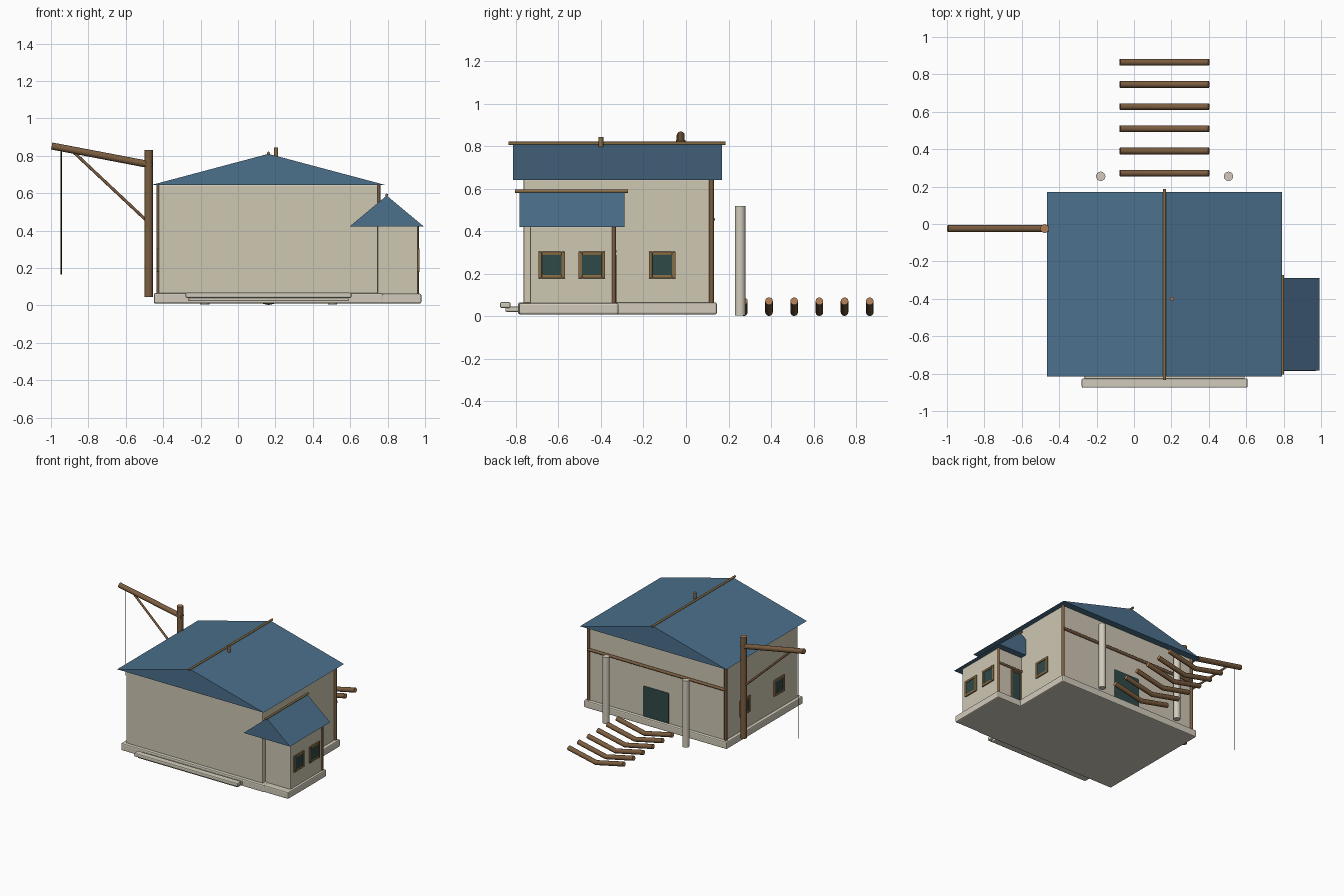
import bpy, bmesh, math
from mathutils import Vector, Matrix

cube = bpy.data.objects.get("Cube")
if cube:
    bpy.data.objects.remove(cube, do_unlink=True)


def material(name, *rgb):
    m = bpy.data.materials.new(name)
    m.use_nodes = True
    m.diffuse_color = (*rgb, 1)
    m.node_tree.nodes["Principled BSDF"].inputs["Base Color"].default_value = (*rgb, 1)
    return m


plaster = material("cream plaster", .62, .57, .45)
stone = material("pale stone", .64, .6, .5)
slate = material("blue roof", .07, .16, .26)
wood = material("brown wood", .2, .11, .05)
cut_wood = material("cut wood ends", .42, .2, .09)
trim = material("tan trim", .25, .155, .06)
glass = material("dark green glass", .028, .068, .064)
rope_black = material("black rope", .01, .01, .01)


def add_object(name, bm, *mats):
    bmesh.ops.recalc_face_normals(bm, faces=bm.faces)
    mesh = bpy.data.meshes.new(name)
    bm.to_mesh(mesh)
    bm.free()
    ob = bpy.data.objects.new(name, mesh)
    bpy.context.collection.objects.link(ob)
    for m in mats:
        mesh.materials.append(m)
    return ob


def box(name, lo, hi, mat, bevel=0.0):
    lo, hi = Vector(lo), Vector(hi)
    bm = bmesh.new()
    bmesh.ops.create_cube(bm, size=1, matrix=Matrix.Translation((lo + hi) / 2)
                          @ Matrix.Diagonal((*(hi - lo), 1)))
    ob = add_object(name, bm, mat)
    if bevel:
        mod = ob.modifiers.new("soft edges", "BEVEL")
        mod.width, mod.segments = bevel, 2
    return ob


def rod(name, path, radius, side=wood, end=cut_wood, sides=12):
    """Round bar through the points of a path, with its ends in another colour."""
    pts = [Vector(p) for p in path]
    bm = bmesh.new()
    rings = []
    for i, p in enumerate(pts):
        along = pts[min(i + 1, len(pts) - 1)] - pts[max(i - 1, 0)]
        turn = along.to_track_quat("Z", "Y")
        angles = [math.tau * k / sides for k in range(sides)]
        rings.append([bm.verts.new(p + turn @ Vector((math.cos(a), math.sin(a), 0)) * radius)
                      for a in angles])
    for a, b in zip(rings, rings[1:]):
        for k in range(sides):
            n = (k + 1) % sides
            bm.faces.new((a[k], a[n], b[n], b[k])).smooth = True
    for ring in (rings[0], rings[-1]):
        bm.faces.new(ring).material_index = 1
    for e in bm.edges:
        e.smooth = not any(f.material_index for f in e.link_faces)
    return add_object(name, bm, side, end)


def gable_roof(name, x0, x1, y0, y1, eave, ridge):
    profile = ((x0, eave), (x1, eave), ((x0 + x1) / 2, ridge))
    bm = bmesh.new()
    face = bm.faces.new([bm.verts.new((x, y0, z)) for x, z in profile])
    out = bmesh.ops.extrude_face_region(bm, geom=[face])
    moved = [v for v in out["geom"] if isinstance(v, bmesh.types.BMVert)]
    bmesh.ops.translate(bm, verts=moved, vec=(0, y1 - y0, 0))
    # the extrusion keeps its starting cap, closing the prism
    return add_object(name, bm, slate)


def window(name, x, y, side):
    """Square pane and four frame bars on a wall facing +x or -x."""
    z, outer, inner = .242, .063, .046

    def plate(part, y0, y1, z0, z1, depth, mat, bevel=0.0):
        xs = sorted((x - side * .005, x + side * depth))
        box(name + part, (xs[0], y + y0, z + z0), (xs[1], y + y1, z + z1), mat, bevel)

    plate("_pane", -inner, inner, -inner, inner, .004, glass)
    for s, label in ((-1, "a"), (1, "b")):
        a, b = sorted((s * inner, s * outer))
        plate("_jamb_" + label, a, b, -outer, outer, .009, trim, .003)
        plate("_rail_" + label, -inner, inner, a, b, .009, trim, .003)


# Stone base and walls
box("main_plinth", (-.45, -.79, .01), (.775, .145, .066), stone, .008)
box("annex_plinth", (.7, -.785, .01), (.98, -.318, .063), stone, .008)
box("main_walls", (-.425, -.765, .05), (.748, .12, .645), plaster, .006)
box("annex_walls", (.7, -.733, .05), (.962, -.338, .425), plaster, .006)

# Front step, an outer slab with a lower strip that tucks under it
box("front_step", (-.28, -.875, .04), (.607, -.826, .068), stone, .007)
strip = box("step_strip", (-.265, -.85, .022), (.592, -.785, .047), stone, .006)

# Roofs with ridge poles
gable_roof("main_roof", -.465, .79, -.815, .17, .643, .81)
gable_roof("annex_roof", .597, .993, -.783, -.29, .422, .587)
rod("main_ridge_pole", [(.163, -.835, .814), (.163, .187, .814)], .008, trim, trim)
rod("annex_ridge_pole", [(.795, -.805, .589), (.795, -.274, .589)], .008, trim, trim)
rod("roof_peg", [(.204, -.4, .77), (.204, -.4, .845)], .011, trim)

# Timber posts and rails at the back
for label, x, y, top in (("left", .75, .12, .645), ("right", -.425, .12, .645),
                         ("annex", .956, -.34, .425)):
    rod(label + "_corner_post", [(x, y, .06), (x, y, top)], .011)
rod("back_rail", [(-.425, .125, .457), (.75, .125, .457)], .011)
rod("annex_rail", [(.74, -.335, .307), (.956, -.335, .307)], .009)

# Doors
box("back_door", (.06, .11, .066), (.28, .128, .3), glass, .006)
box("annex_door", (.762, -.345, .062), (.84, -.331, .28), glass)
for x in (.755, .835):
    box("annex_door_jamb", (x, -.345, .062), (x + .01, -.328, .288), trim)
box("annex_door_lintel", (.765, -.345, .278), (.835, -.328, .288), trim)

# Windows
for i, y in enumerate((-.632, -.443)):
    window("annex_window_%d" % i, .962, y, 1)
window("left_wall_window", .748, -.112, 1)
for i, y in enumerate((-.53, -.112)):
    window("right_wall_window_%d" % i, -.425, y, -1)

# Free standing columns
for x in (-.178, .505):
    rod("back_column", [(x, .255, .005), (x, .255, .52)], .025, stone, stone, 16)

# Row of bent logs
for i in range(6):
    y = .272 + i * .1185
    rod("bent_log", [(-.075, y, .072), (.163, y, .02), (.4, y, .072)], .018)

# Hoist
rod("hoist_post", [(-.478, -.025, .045), (-.478, -.025, .83)], .023)
rod("hoist_arm", [(-.996, -.025, .852), (-.46, -.025, .75)], .019)
rod("hoist_brace", [(-.885, -.025, .825), (-.48, -.025, .445)], .008)
rod("hoist_rope", [(-.945, -.025, .165), (-.945, -.025, .84)], .003, rope_black, rope_black, 6)
